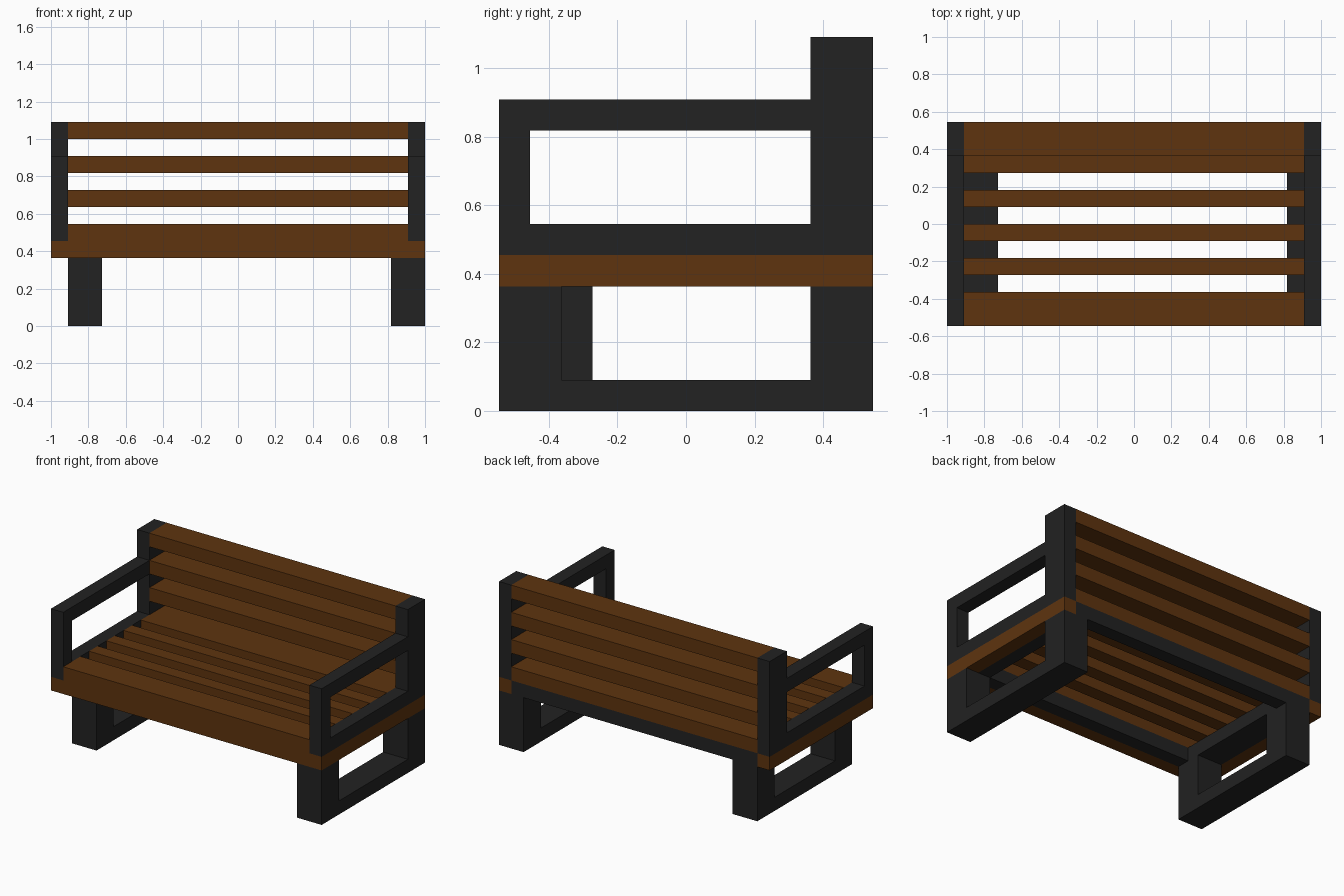
import bpy
import bmesh

cube = bpy.data.objects.get("Cube")
if cube:
    bpy.data.objects.remove(cube, do_unlink=True)

U = 1 / 11  # one timber width


def material(name, rgb):
    m = bpy.data.materials.new(name)
    m.use_nodes = True
    m.diffuse_color = (*rgb, 1)
    bsdf = next(n for n in m.node_tree.nodes if n.type == 'BSDF_PRINCIPLED')
    bsdf.inputs["Base Color"].default_value = (*rgb, 1)
    return m


WOOD = material("brown wood", (0.112, 0.034, 0.0045))
METAL = material("dark metal", (0.016, 0.016, 0.016))


def beams(name, mat, *boxes):
    """One object made of boxes, each given as x, y and z ranges in timber widths."""
    bm = bmesh.new()
    for ranges in boxes:
        cube = bmesh.ops.create_cube(bm, size=1)
        for v in cube["verts"]:
            for i, (lo, hi) in enumerate(ranges):
                v.co[i] = ((lo + hi) / 2 + v.co[i] * (hi - lo)) * U
    mesh = bpy.data.meshes.new(name)
    bm.to_mesh(mesh)
    bm.free()
    mesh.materials.append(mat)
    ob = bpy.data.objects.new(name, mesh)
    bpy.context.collection.objects.link(ob)
    return ob


# Seat and back slats, between the arm frames
SPAN = (-10, 10)
for i, y in enumerate([(-6, -4), (-3, -2), (-1, 0), (1, 2), (3, 4)]):
    beams(f"seat_slat_{i + 1}", WOOD, (SPAN, y, (5, 6)))
for i, z in enumerate((5, 7, 9, 11)):
    beams(f"back_slat_{i + 1}", WOOD, (SPAN, (4, 6), (z, z + 1)))

# Wooden apron around the front and sides
beams("front_apron", WOOD, ((-11, 11), (-6, -5), (4, 5)))

# Side aprons and arm frames
for side, x in (("left", (10, 11)), ("right", (-11, -10))):
    beams(f"{side}_apron", WOOD, (x, (-5, 6), (4, 5)))
    beams(f"{side}_arm_frame", METAL,
          (x, (4, 6), (5, 12)),     # back post
          (x, (-6, -5), (5, 10)),   # front post
          (x, (-5, 4), (9, 10)),    # armrest
          (x, (-5, 4), (5, 6)))     # lower rail

# Metal frame under the seat
beams("seat_frame", METAL,
      (SPAN, (-5, -4), (4, 5)),
      (SPAN, (5, 6), (4, 5)),
      ((9, 10), (-4, 5), (4, 5)),
      ((-10, -8), (-4, 5), (4, 5)))

# Leg frames: two posts on a ground rail; the right one is set in
for side, x, front in (("left", (9, 11), -6), ("right", (-10, -8), -5)):
    beams(f"{side}_leg_frame", METAL,
          (x, (front, 6), (0, 1)),
          (x, (front, front + 2), (1, 4)),
          (x, (4, 6), (1, 4)))
